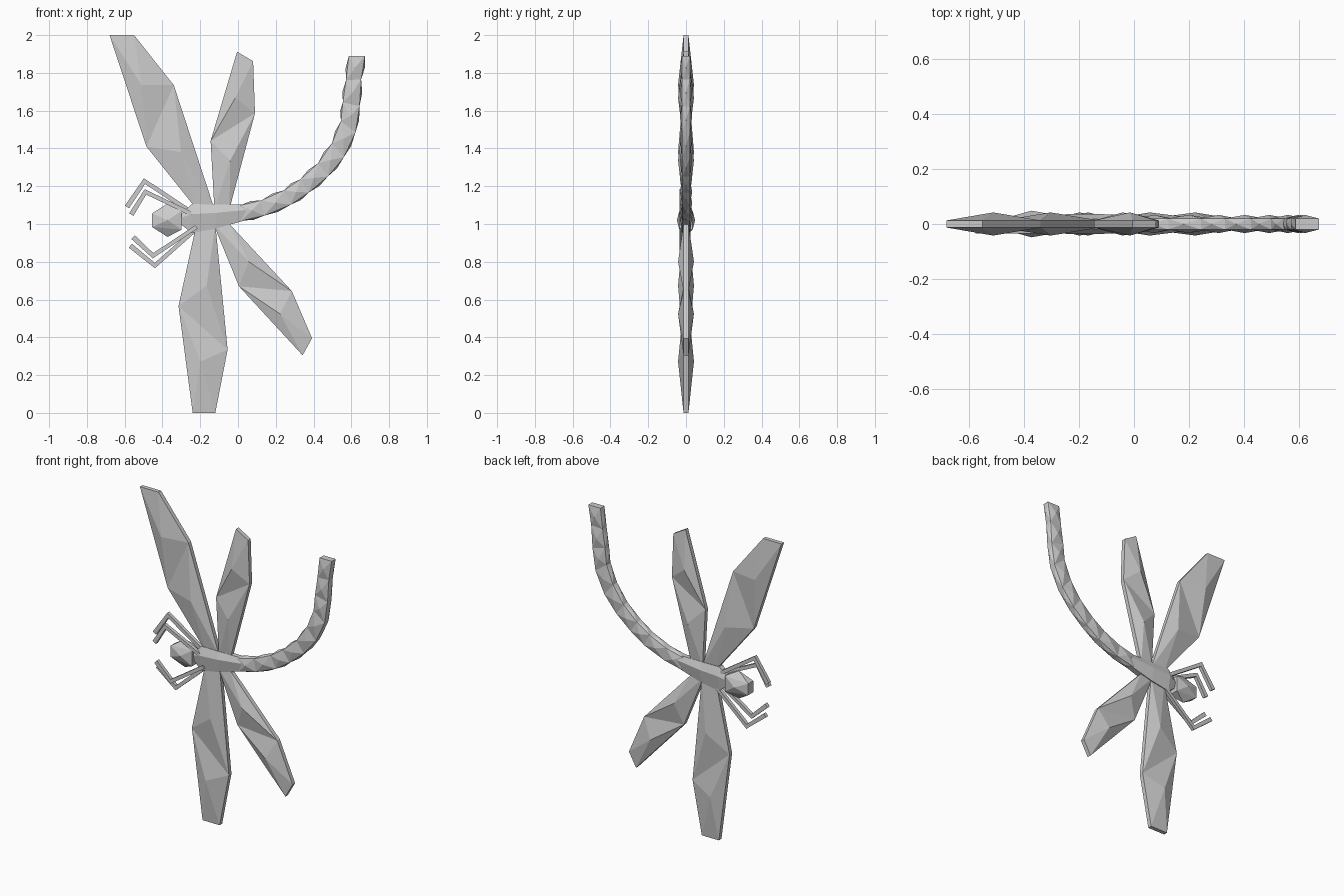
import bpy, bmesh
from mathutils import Vector

if "Cube" in bpy.data.objects:
    bpy.data.objects.remove(bpy.data.objects["Cube"])


def finish(name, bm):
    bmesh.ops.recalc_face_normals(bm, faces=bm.faces[:])
    me = bpy.data.meshes.new(name)
    bm.to_mesh(me)
    bm.free()
    ob = bpy.data.objects.new(name, me)
    bpy.context.collection.objects.link(ob)
    return ob


def loft(bm, rings):
    """Skin a list of rings; returns the side quads of each segment."""
    vs = [[bm.verts.new(p) for p in r] for r in rings]
    n = len(vs[0])
    segs = [[bm.faces.new((a[i], a[(i + 1) % n], b[(i + 1) % n], b[i])) for i in range(n)]
            for a, b in zip(vs, vs[1:])]
    bm.faces.new(vs[0])
    bm.faces.new(vs[-1])
    return segs


def poke(bm, face, out):
    """Raise the middle of a face by a vector, making a low pyramid."""
    c = bmesh.ops.poke(bm, faces=[face])["verts"][0]
    c.co += Vector(out)


def strip(name, pairs, half, peak, rim=0.0, y=0.0):
    """Flat strip in the xz plane; front and back quads rise to `peak`."""
    bm = bmesh.new()
    rings = [[(a[0], y - half, a[1]), (b[0], y - half, b[1]),
              (b[0], y + half, b[1]), (a[0], y + half, a[1])] for a, b in pairs]
    for k, (front, side_b, back, side_a) in enumerate(loft(bm, rings)):
        if peak > half:
            poke(bm, front, (0, half - peak, 0))
            poke(bm, back, (0, peak - half, 0))
        if rim:
            (a0, b0), (a1, b1) = pairs[k], pairs[k + 1]
            d = (Vector(b0) + Vector(b1) - Vector(a0) - Vector(a1)).normalized() * rim
            poke(bm, side_b, (d.x, 0, d.y))
            poke(bm, side_a, (-d.x, 0, -d.y))
    return finish(name, bm)


# Wings: tip, widest and root pairs
wings = {
    "upper_front_wing": [((-.68, 2.0), (-.55, 2.0)), ((-.485, 1.41), (-.34, 1.735)),
                         ((-.22, 1.08), (-.125, 1.08))],
    "upper_rear_wing": [((-.005, 1.912), (.08, 1.862)), ((-.145, 1.44), (.09, 1.586)),
                        ((-.125, 1.08), (-.045, 1.08))],
    "lower_front_wing": [((-.24, 0), (-.12, 0)), ((-.315, .565), (-.055, .335)),
                         ((-.22, 1.0), (-.12, 1.0))],
    "lower_rear_wing": [((.342, .305), (.392, .395)), ((.005, .67), (.285, .645)),
                        ((-.13, 1.0), (-.045, 1.0))],
}
for name, pairs in wings.items():
    strip(name, pairs, 0.013, 0.042)

# Tail: chain of faceted segments curling upward
tail = [((.01, 1.098), (.02, 1.018)), ((.125, 1.125), (.14, 1.045)),
        ((.243, 1.178), (.28, 1.103)), ((.33, 1.236), (.375, 1.167)),
        ((.424, 1.321), (.476, 1.252)), ((.498, 1.427), (.56, 1.353)),
        ((.545, 1.544), (.622, 1.485)), ((.555, 1.645), (.643, 1.623)),
        ((.572, 1.761), (.652, 1.766)), ((.587, 1.89), (.672, 1.89))]
strip("tail", tail, 0.02, 0.033, rim=0.01)

# Thorax: tapered six-sided body (x, bottom, top, half depth)
bm = bmesh.new()
rings = []
for x, lo, hi, d in [(-.305, 1.0, 1.05, .02), (-.245, .953, 1.105, .036),
                     (-.12, .975, 1.104, .036), (.04, 1.02, 1.103, .028)]:
    mid = lo + (hi - lo) * .65
    rings.append([(x, -d * .6, lo), (x, -d, mid), (x, -d * .5, hi),
                  (x, d * .5, hi), (x, d, mid), (x, d * .6, lo)])
loft(bm, rings)
finish("thorax", bm)

# Head: small block with every side raised to a point
bm = bmesh.new()
rings = [[(x, sy * h * .7, 1.02 + sz * h) for sy, sz in ((-1, -1), (1, -1), (1, 1), (-1, 1))]
         for x, h in ((-.455, .036), (-.298, .05))]
for bottom, back, top, front in loft(bm, rings):
    poke(bm, bottom, (0, 0, -.045))
    poke(bm, top, (0, 0, .045))
    poke(bm, back, (0, .018, 0))
    poke(bm, front, (0, -.018, 0))
finish("head", bm)

# Legs: bent square rods (hip, knee, foot) and depth
legs = {
    "upper_outer_leg": ([(-.25, 1.065), (-.495, 1.227), (-.588, 1.09)], .012),
    "upper_inner_leg": ([(-.25, 1.055), (-.49, 1.17), (-.565, 1.05)], -.024),
    "lower_outer_leg": ([(-.22, .975), (-.44, .78), (-.57, .885)], .012),
    "lower_inner_leg": ([(-.22, .985), (-.45, .832), (-.555, .93)], -.024),
}
for name, (path, y) in legs.items():
    p = [Vector(q) for q in path]
    d0, d1 = (p[1] - p[0]).normalized(), (p[2] - p[1]).normalized()
    m = (d0 + d1).normalized()
    pairs = []
    for q, d, w in ((p[0], d0, 1), (p[1], m, 1 / m.dot(d0)), (p[2], d1, 1.2)):
        n = Vector((-d.y, d.x)) * .011 * w
        pairs.append((q + n, q - n))
    strip(name, pairs, 0.011, 0, y=y)
